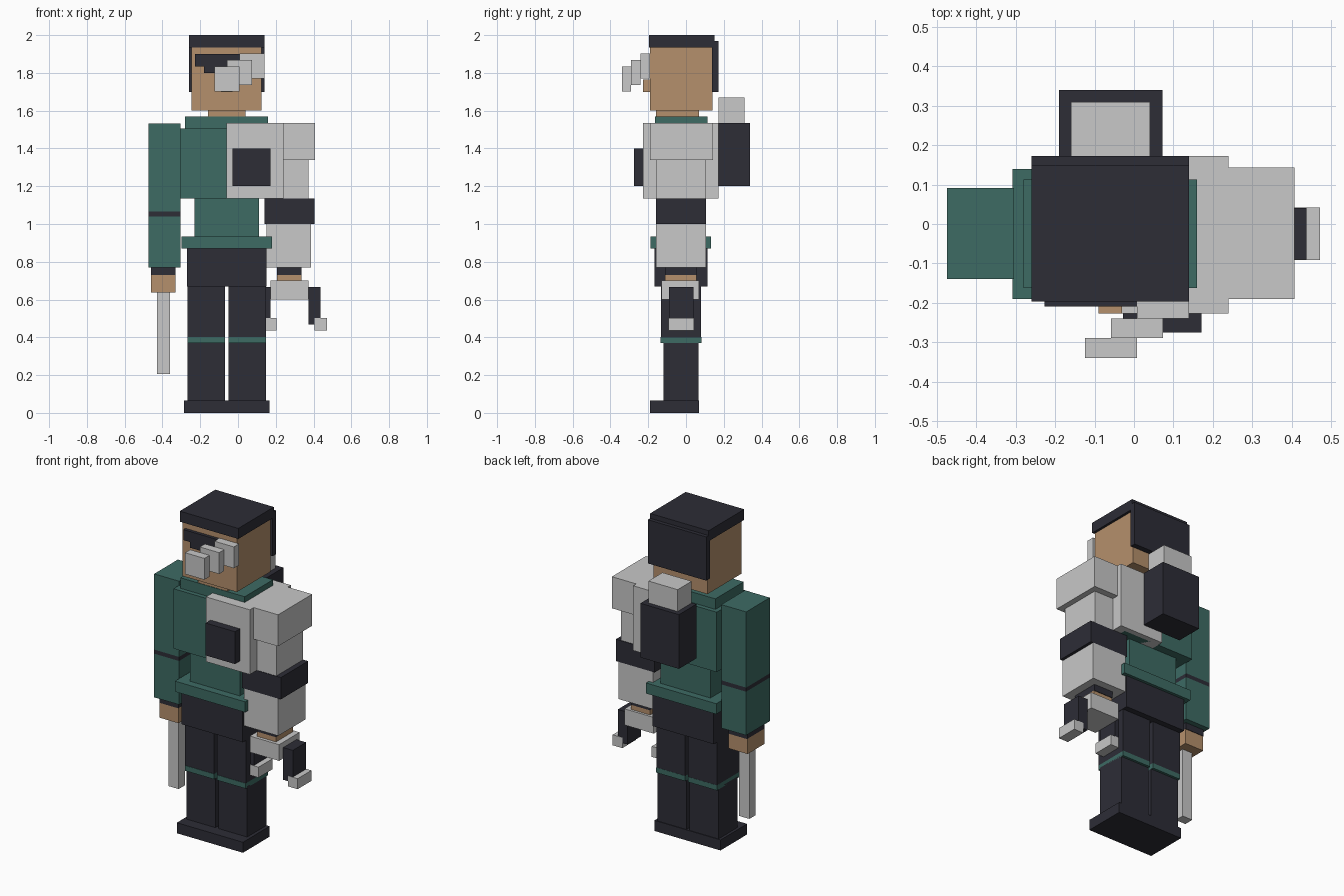
import bpy
import bmesh


def material(name, rgb):
    m = bpy.data.materials.new(name)
    m.diffuse_color = (*rgb, 1.0)
    return m


TEAL = material("teal cloth", (0.047, 0.147, 0.127))
DARK = material("dark cloth", (0.026, 0.026, 0.037))
METAL = material("light metal", (0.58, 0.58, 0.58))
SKIN = material("skin", (0.462, 0.279, 0.150))


def box(name, mat, x, y, z):
    """Box spanning the (low, high) ranges on each axis."""
    bm = bmesh.new()
    bmesh.ops.create_cube(bm, size=1.0)
    for v in bm.verts:
        v.co = [r[0] + (c + 0.5) * (r[1] - r[0]) for c, r in zip(v.co, (x, y, z))]
    mesh = bpy.data.meshes.new(name)
    bm.to_mesh(mesh)
    bm.free()
    mesh.materials.append(mat)
    ob = bpy.data.objects.new(name, mesh)
    bpy.context.collection.objects.link(ob)
    return ob


# Head and hair
box("head", SKIN, (-0.245, 0.125), (-0.19, 0.14), (1.60, 1.94))
box("hair_cap", DARK, (-0.26, 0.14), (-0.197, 0.15), (1.935, 2.0))
box("hair_back", DARK, (-0.26, 0.14), (0.138, 0.173), (1.70, 1.97))
box("nose", SKIN, (-0.09, -0.03), (-0.227, -0.18), (1.70, 1.765))
box("eye_band", DARK, (-0.227, 0.008), (-0.21, -0.18), (1.835, 1.90))
box("eye_patch", DARK, (-0.18, -0.08), (-0.21, -0.18), (1.80, 1.836))

# Stepped eyepiece
for i in range(3):
    x, y, z = 0.008 - 0.066 * i, -0.24 - 0.05 * i, 1.77 - 0.034 * i
    box(f"eyepiece_{i + 1}", METAL, (x, x + 0.132), (y, y + 0.05), (z, z + 0.132))

# Neck and torso
box("neck", SKIN, (-0.16, 0.04), (-0.16, 0.07), (1.55, 1.61))
box("collar", TEAL, (-0.28, 0.16), (-0.163, 0.113), (1.49, 1.57))
box("chest", TEAL, (-0.308, 0.185), (-0.19, 0.14), (1.135, 1.505))
box("waist", TEAL, (-0.23, 0.11), (-0.14, 0.09), (0.92, 1.14))
box("tunic_hem", TEAL, (-0.30, 0.18), (-0.187, 0.133), (0.87, 0.935))
box("hips", DARK, (-0.27, 0.15), (-0.168, 0.115), (0.67, 0.875))

# Chest armour and backpack
box("chest_armour", METAL, (-0.06, 0.24), (-0.227, 0.173), (1.135, 1.535))
box("chest_panel", DARK, (-0.028, 0.172), (-0.275, -0.22), (1.20, 1.40))
box("backpack", DARK, (-0.19, 0.073), (0.17, 0.34), (1.20, 1.535))
box("backpack_canister", METAL, (-0.16, 0.04), (0.173, 0.31), (1.53, 1.67))

# Legs
for side, x in (("left", (-0.268, -0.07)), ("right", (-0.05, 0.147))):
    box(f"{side}_thigh", DARK, x, (-0.133, 0.08), (0.40, 0.68))
    box(f"{side}_knee_band", TEAL, x, (-0.135, 0.081), (0.37, 0.402))
    box(f"{side}_shin", DARK, x, (-0.12, 0.066), (0.05, 0.38))
box("shoes", DARK, (-0.285, 0.167), (-0.19, 0.07), (0.0, 0.065))

# Sleeved arm with blade
box("upper_sleeve", TEAL, (-0.475, -0.305), (-0.14, 0.091), (1.065, 1.533))
box("sleeve_stripe", DARK, (-0.475, -0.305), (-0.14, 0.091), (1.04, 1.065))
box("lower_sleeve", TEAL, (-0.475, -0.305), (-0.14, 0.091), (0.77, 1.04))
box("blade", METAL, (-0.43, -0.36), (-0.065, -0.005), (0.205, 0.64))

# Armoured arm
box("shoulder_pad", METAL, (0.20, 0.407), (-0.19, 0.143), (1.34, 1.535))
box("upper_arm_armour", METAL, (0.172, 0.372), (-0.157, 0.102), (1.12, 1.345))
box("elbow_band", DARK, (0.14, 0.405), (-0.16, 0.106), (1.0, 1.135))
box("forearm_armour", METAL, (0.152, 0.387), (-0.16, 0.106), (0.77, 1.0))
box("gripper_palm", METAL, (0.172, 0.372), (-0.13, 0.07), (0.60, 0.70))

# Cuffs and hands on both arms
for side, x in (("left", (-0.46, -0.33)), ("right", (0.207, 0.337))):
    box(f"{side}_cuff", DARK, x, (-0.112, 0.058), (0.73, 0.78))
    box(f"{side}_hand", SKIN, x, (-0.11, 0.055), (0.637, 0.732))

# Gripper claws
for side, x in (("inner", 0.105), ("outer", 0.372)):
    box(f"{side}_claw", DARK, (x, x + 0.066), (-0.09, 0.04), (0.468, 0.667))
    box(f"{side}_claw_tip", METAL, (x + 0.034, x + 0.10), (-0.092, 0.042), (0.437, 0.502))
